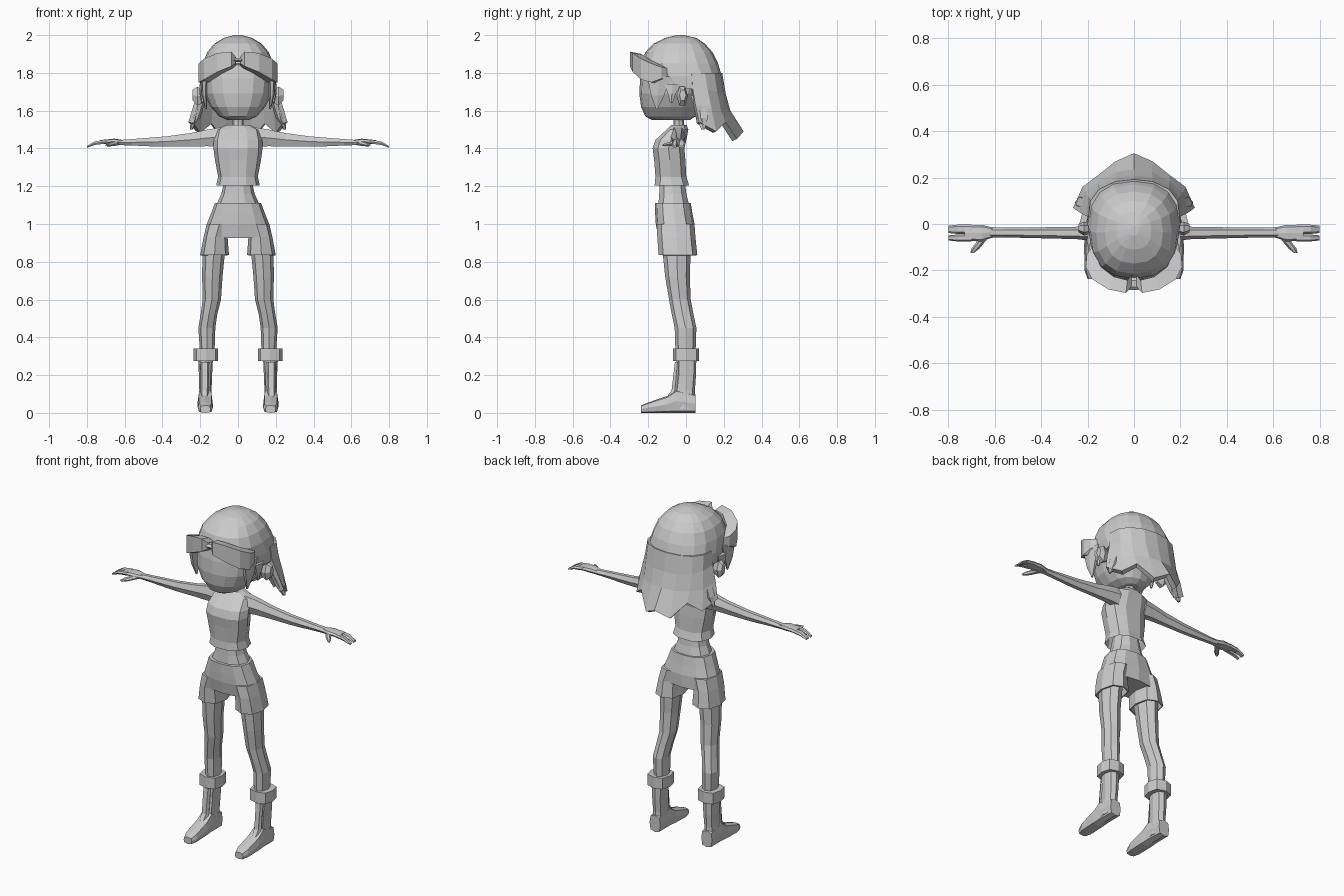
import bpy, bmesh, math

grey = bpy.data.materials.new("light_grey")
grey.diffuse_color = (0.6, 0.6, 0.6, 1)


def make(name, verts, faces, mirror=False, thick=0.0):
    """Flat-shaded object, optionally mirrored across x = 0 and thickened."""
    me = bpy.data.meshes.new(name)
    me.from_pydata(verts, [], faces)
    bm = bmesh.new()
    bm.from_mesh(me)
    bmesh.ops.recalc_face_normals(bm, faces=bm.faces)
    bm.to_mesh(me)
    bm.free()
    me.materials.append(grey)
    ob = bpy.data.objects.new(name, me)
    bpy.context.collection.objects.link(ob)
    if mirror:
        ob.modifiers.new("Mirror", 'MIRROR').merge_threshold = 0.002
    if thick:
        s = ob.modifiers.new("Solidify", 'SOLIDIFY')
        s.thickness, s.offset = thick, -1
    return ob


def loft(name, rings, n=8, axis='Z', power=2.0, mirror=False, start=True, end=True, thick=0.0):
    """Skin rings (position, min a, max a, min b, max b) along an axis."""
    verts, faces = [], []
    for t, a0, a1, b0, b1 in rings:
        for k in range(n):
            c, s = math.cos(k * math.tau / n), math.sin(k * math.tau / n)
            c = math.copysign(abs(c) ** (2 / power), c)
            s = math.copysign(abs(s) ** (2 / power), s)
            a = (a0 + a1) / 2 + c * (a1 - a0) / 2
            b = (b0 + b1) / 2 + s * (b1 - b0) / 2
            verts.append((a, b, t) if axis == 'Z' else (t, a, b) if axis == 'X' else (a, t, b))
    for r in range(len(rings) - 1):
        for k in range(n):
            j = (k + 1) % n
            faces.append((r*n + k, r*n + j, r*n + n + j, r*n + n + k))
    if start:
        faces.append(tuple(range(n)))
    if end:
        faces.append(tuple(range(len(verts) - n, len(verts))))
    return make(name, verts, faces, mirror, thick)


def centred(rows):
    """Rows (z, half width, front y, back y) to rings."""
    return [(z, -w, w, y0, y1) for z, w, y0, y1 in rows]


def sheet(name, rows, thick):
    """Half sheet of equal rows of points, mirrored and thickened."""
    n = len(rows[0])
    faces = [(r*n + c, r*n + c + 1, r*n + n + c + 1, r*n + n + c)
             for r in range(len(rows) - 1) for c in range(n - 1)]
    return make(name, [p for row in rows for p in row], faces, True, thick)


# Head and neck
loft("head", centred([
    (1.55, .055, -.18, .02), (1.57, .10, -.215, .05), (1.62, .145, -.238, .07),
    (1.69, .18, -.247, .11), (1.77, .19, -.243, .14), (1.84, .18, -.23, .14),
    (1.90, .13, -.19, .10)]), 16, power=2.3)
loft("neck", centred([(1.48, .04, -.08, 0), (1.53, .03, -.065, -.01), (1.60, .03, -.065, -.01)]))
loft("ear", [(.18, -.04, .0, 1.64, 1.71), (.215, -.05, .01, 1.62, 1.735),
             (.24, -.035, .0, 1.65, 1.715)], 6, 'X', mirror=True)

# Hair cap
loft("hair_cap", centred([
    (1.715, .20, -.14, .195), (1.78, .20, -.19, .19), (1.85, .187, -.235, .17),
    (1.91, .163, -.215, .14), (1.955, .125, -.17, .10), (1.985, .075, -.11, .055),
    (2.0, .02, -.05, -.01)]), 16, power=2.4)

# Flared back hair with jagged tips
sheet("back_hair", [
    [(.196, .03, 1.80), (.188, .10, 1.80), (.15, .15, 1.80), (.08, .183, 1.80), (0, .192, 1.80)],
    [(.205, .035, 1.72), (.195, .115, 1.71), (.155, .165, 1.70), (.08, .20, 1.69), (0, .21, 1.69)],
    [(.235, .05, 1.63), (.21, .135, 1.61), (.152, .185, 1.60), (.076, .225, 1.60), (0, .235, 1.60)],
    [(.262, .07, 1.54), (.222, .16, 1.49), (.155, .21, 1.54), (.08, .27, 1.45), (0, .305, 1.49)],
], .03)

# Pointed locks below the back hair and in front of the ears
loft("inner_lock", [(1.50, .24, .255, .08, .10), (1.56, .20, .25, .05, .12),
                    (1.68, .165, .20, .02, .11)], 6, mirror=True)
loft("side_lock", [(1.61, .165, .175, -.16, -.15), (1.68, .165, .192, -.19, -.11),
                   (1.78, .16, .20, -.215, -.07)], 6, mirror=True)
loft("temple_lock", [(1.64, .185, .195, -.085, -.07), (1.69, .175, .203, -.10, -.05),
                     (1.74, .17, .203, -.12, -.02)], 6, mirror=True)

# Goggles: wrapped frames, raised rims and lenses
path = [(.012, -.272, 1.85, 1.885), (.035, -.297, 1.835, 1.912), (.11, -.282, 1.805, 1.905),
        (.18, -.238, 1.765, 1.875), (.208, -.185, 1.75, 1.85), (.203, -.13, 1.77, 1.83)]
gv, gf = [], []
for x, y, z0, z1 in path:
    xi, yi = x * .80, y + .055
    gv += [(x, y, z0), (x, y, z1), (xi, yi, z1 - .01), (xi, yi, z0 - .01)]
for i in range(len(path) - 1):
    gf += [(4*i + k, 4*i + (k+1) % 4, 4*i + 4 + (k+1) % 4, 4*i + 4 + k) for k in range(4)]
gf += [(0, 1, 2, 3), tuple(range(len(gv) - 4, len(gv)))]
make("goggle_frame", gv, gf, True)
loft("goggle_bridge", [(-.02, -.285, -.23, 1.855, 1.88), (.02, -.285, -.23, 1.855, 1.88)], 6, 'X')

# Shirt and waist
loft("shirt", centred([
    (1.205, .115, -.17, .02), (1.25, .105, -.165, .005), (1.34, .122, -.172, .0),
    (1.40, .13, -.18, -.005), (1.445, .128, -.165, .005), (1.50, .115, -.105, .015),
    (1.525, .06, -.08, .005)]), 10, power=2.5, start=False)
loft("waist", centred([(1.10, .115, -.15, .02), (1.16, .088, -.145, .005),
                       (1.24, .07, -.14, -.005)]), 10, power=2.3)

# Shorts
loft("shorts_hips", centred([
    (.925, .172, -.145, .045), (1.0, .165, -.16, .045), (1.05, .145, -.163, .035),
    (1.112, .122, -.165, .025)]), 12, power=2.5)
loft("shorts_leg", [(.835, .048, .20, -.145, .06), (.93, .055, .182, -.152, .05),
                    (1.0, .03, .166, -.155, .045)], 8, power=2.5,
     mirror=True, start=False, thick=.008)

# Legs, boot cuffs and boots
loft("leg", [(.30, .125, .20, -.055, .05), (.45, .12, .21, -.06, .055), (.52, .11, .198, -.075, .04),
             (.60, .09, .187, -.09, .025), (.72, .082, .19, -.11, .02),
             (.86, .068, .188, -.125, .025), (.97, .06, .16, -.12, .03)], 8, mirror=True)
loft("boot_cuff", [(.275, .105, .235, -.068, .07), (.342, .105, .235, -.068, .07)], 8,
     power=2.8, mirror=True)
loft("boot_shaft", [(.02, .137, .212, -.07, .05), (.12, .14, .205, -.06, .047),
                    (.20, .137, .207, -.05, .053), (.30, .132, .212, -.05, .055)], 8,
     power=2.6, mirror=True)
loft("boot_foot", [(-.237, .145, .20, 0, .04), (-.20, .133, .213, 0, .055),
                   (-.10, .133, .215, 0, .09), (-.05, .135, .213, 0, .125),
                   (.05, .138, .21, 0, .10)], 8, 'Y', power=3.5, mirror=True)
loft("boot_tongue", [(.07, .155, .198, -.115, -.05), (.12, .155, .198, -.078, -.04),
                     (.27, .152, .20, -.06, -.03)], 6, power=3, mirror=True)

# Arms
loft("arm", [(.09, -.085, 0, 1.40, 1.52), (.16, -.075, -.005, 1.405, 1.507),
             (.25, -.065, -.012, 1.405, 1.487), (.38, -.062, -.014, 1.405, 1.468),
             (.45, -.06, -.015, 1.407, 1.462), (.56, -.058, -.016, 1.413, 1.452),
             (.64, -.06, -.012, 1.416, 1.446)], 6, 'X', mirror=True)

# Hands: palm, two finger groups and a thumb
loft("palm", [(.61, -.058, -.015, 1.418, 1.445), (.655, -.075, -.004, 1.42, 1.452),
              (.73, -.072, -.004, 1.424, 1.444)], 8, 'X', power=2.6, mirror=True)
for name, y0, y1 in (("front_fingers", -.075, -.045), ("back_fingers", -.043, -.003)):
    loft(name, [(.70, y0, y1, 1.425, 1.447), (.76, y0, y1, 1.417, 1.438),
                (.80, y0 + .004, y1 - .004, 1.403, 1.413)], 6, 'X', power=2.8, mirror=True)
loft("thumb", [(-.125, .69, .705, 1.412, 1.422), (-.105, .665, .70, 1.41, 1.43),
               (-.08, .645, .68, 1.412, 1.437), (-.05, .62, .67, 1.415, 1.44)], 6, 'Y', mirror=True)
